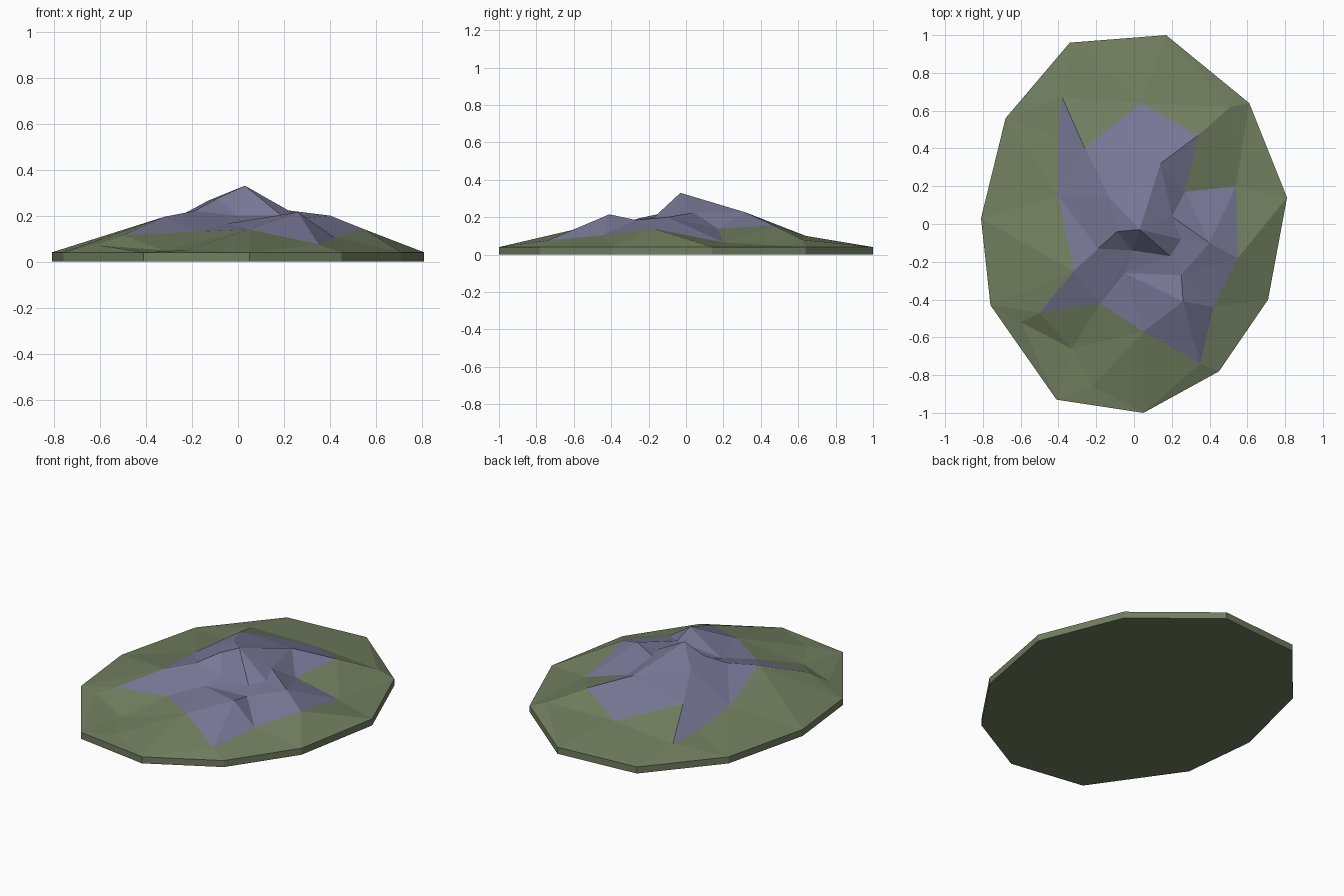
import bpy, bmesh
from mathutils import Vector
from mathutils.geometry import delaunay_2d_cdt

if "Cube" in bpy.data.objects:
    bpy.data.objects.remove(bpy.data.objects["Cube"])

RIM_Z = 0.04

# Plan outline of the mound
rim = [(0.17, 1.0), (-0.34, 0.96), (-0.68, 0.56), (-0.81, 0.03), (-0.76, -0.43), (-0.41, -0.93),
       (0.05, -1.0), (0.45, -0.78), (0.71, -0.40), (0.81, 0.14), (0.61, 0.64)]
# Border between bare rock and grass
border = [(-0.38, 0.67, 0.08), (-0.40, 0.46, 0.085), (-0.40, 0.15, 0.12), (-0.32, -0.25, 0.195),
          (-0.50, -0.47, 0.115), (-0.18, -0.42, 0.13), (0.05, -0.57, 0.14), (0.35, -0.74, 0.075),
          (0.42, -0.44, 0.105), (0.55, -0.18, 0.14), (0.54, 0.20, 0.065), (0.27, 0.17, 0.14),
          (0.34, 0.47, 0.155), (0.04, 0.64, 0.10), (-0.26, 0.40, 0.19)]
# Dips and bumps in the grass
grass = [(0.51, 0.62, 0.08), (-0.60, -0.52, 0.07), (-0.33, -0.66, 0.05), (-0.22, -0.86, 0.05)]
# Peak and ridges of the rock
crag = {"peak": (0.03, -0.03, 0.33), "nw": (-0.13, 0.14, 0.265), "w": (-0.09, -0.04, 0.275),
        "sw": (-0.19, -0.13, 0.22), "n": (0.14, 0.32, 0.225), "e": (0.20, 0.04, 0.225),
        "notch": (0.25, -0.08, 0.205), "pit": (0.19, -0.17, 0.20), "s": (-0.01, -0.14, 0.20),
        "lip": (-0.05, -0.26, 0.165), "spur": (0.40, -0.10, 0.20), "gap": (0.25, -0.27, 0.185),
        "knob": (0.26, -0.41, 0.215)}

points = [(x, y, RIM_Z) for x, y in rim] + border + grass + list(crag.values())
nr, nb = len(rim), len(border)
crag_at = {k: nr + nb + len(grass) + i for i, k in enumerate(crag)}


def idx(k):
    return crag_at[k] if isinstance(k, str) else nr + k


# Ridge lines: names are crag points, numbers are border points
ridges = [("peak", "nw"), ("nw", 14), ("peak", "w"), ("peak", "n"), ("n", 12), ("n", 11),
          ("peak", "e"), ("e", "notch"), ("notch", "pit"), ("peak", "s"), ("w", "sw"), ("sw", 3),
          ("s", 5), ("s", 3), (5, "lip"), ("lip", "pit"), ("gap", "knob"), ("e", "spur"),
          ("spur", 9), ("knob", 7), ("peak", "pit"), ("pit", "gap"), ("gap", "spur")]
edges = [(i, (i + 1) % nr) for i in range(nr)]
edges += [(nr + i, nr + (i + 1) % nb) for i in range(nb)]
edges += [(idx(a), idx(b)) for a, b in ridges]


def inside(p, poly):
    hit = False
    for a, b in zip(poly, poly[1:] + poly[:1]):
        if (a[1] > p.y) != (b[1] > p.y) and p.x < a[0] + (p.y - a[1]) * (b[0] - a[0]) / (b[1] - a[1]):
            hit = not hit
    return hit


flat, _, tris, origin, _, _ = delaunay_2d_cdt(
    [Vector(p[:2]) for p in points], edges, [], 0, 1e-5)

# Terrain surface, coloured by the rock border
bm = bmesh.new()
verts = []
for p, src in zip(flat, origin):
    z = points[src[0]][2] if src else 0.17
    verts.append(bm.verts.new((p.x, p.y, z)))
for t in tris:
    f = bm.faces.new([verts[i] for i in t])
    f.normal_update()
    if f.normal.z < 0:
        f.normal_flip()
    f.material_index = int(inside(f.calc_center_median(), border))

# Skirt and underside
rim_edges = [e for e in bm.edges if e.is_boundary]
new = bmesh.ops.extrude_edge_only(bm, edges=rim_edges)["geom"]
low = [v for v in new if isinstance(v, bmesh.types.BMVert)]
for v in low:
    v.co.z = 0
for f in new:
    if isinstance(f, bmesh.types.BMFace):
        f.material_index = 0
low_edges = [e for e in bm.edges if e.is_boundary]
bmesh.ops.contextual_create(bm, geom=low_edges, mat_nr=0)
bmesh.ops.recalc_face_normals(bm, faces=bm.faces[:])

mesh = bpy.data.meshes.new("rocky_mound")
bm.to_mesh(mesh)
bm.free()
for name, colour in (("moss_green", (0.165, 0.21, 0.115, 1)), ("slate_violet", (0.19, 0.188, 0.31, 1))):
    mat = bpy.data.materials.new(name)
    mat.diffuse_color = colour
    mat.use_nodes = True
    mat.node_tree.nodes["Principled BSDF"].inputs["Base Color"].default_value = mat.diffuse_color
    mesh.materials.append(mat)
bpy.context.collection.objects.link(bpy.data.objects.new("rocky_mound", mesh))
